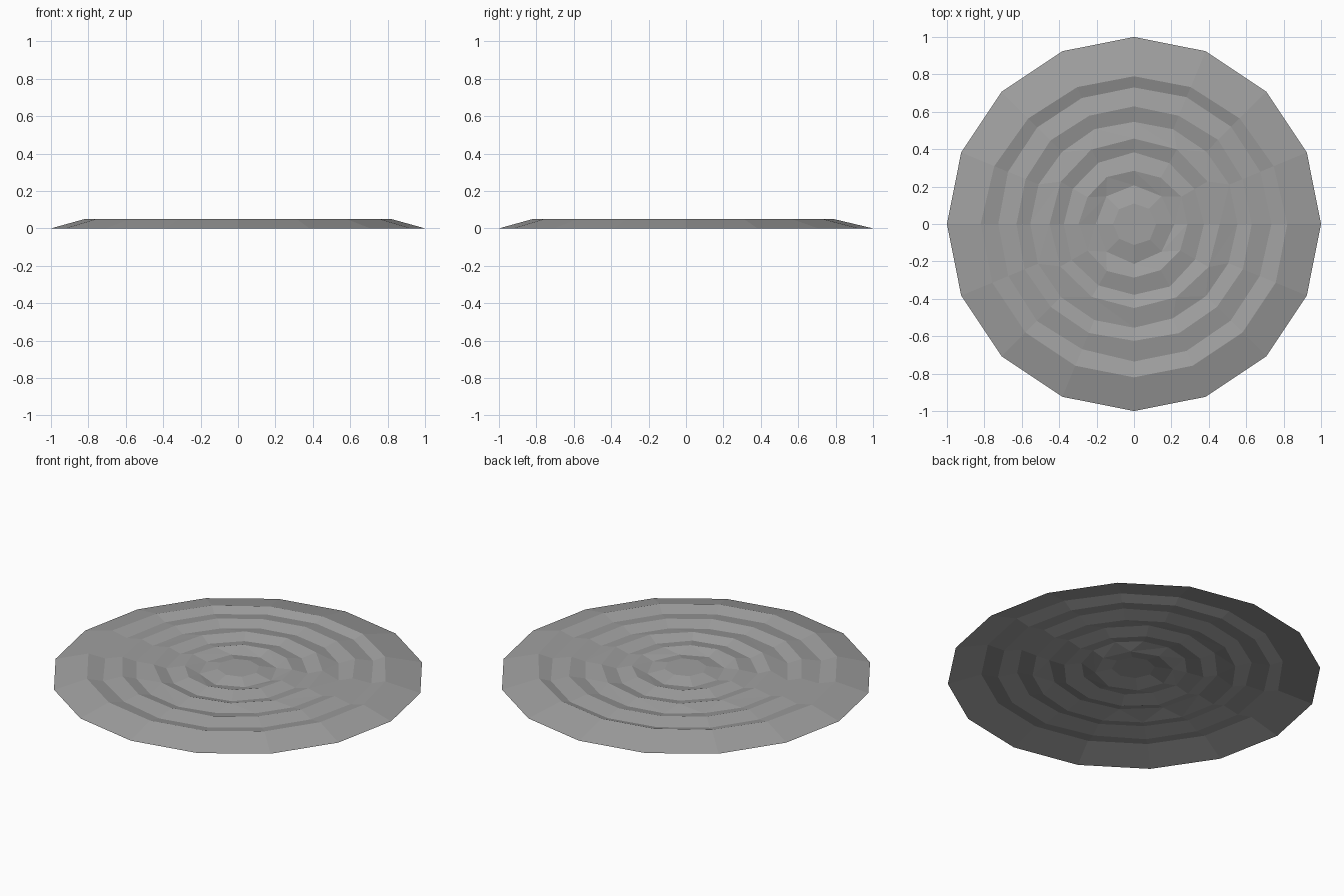
import bpy
import bmesh
import math
import random

cube = bpy.data.objects.get("Cube")
if cube:
    bpy.data.objects.remove(cube, do_unlink=True)

random.seed(4)
TOP = 0.05
VALLEY = 0.03

# Plain grey stone colour
grey = bpy.data.materials.new("mid_grey")
grey.use_nodes = True
colour = (0.35, 0.35, 0.35, 1)
grey.diffuse_color = colour
grey.node_tree.nodes["Principled BSDF"].inputs["Base Color"].default_value = colour

bm = bmesh.new()


def add_ring(radius, height, sides, wobble=0.0, pull=0.0):
    """Ring of vertices; pull draws the back half slightly inward."""
    ring = []
    for i in range(sides):
        a = math.tau * i / sides - math.pi / 2
        r = radius + random.uniform(-wobble, wobble) - pull * max(0, math.sin(a))
        ring.append(bm.verts.new((r * math.cos(a), r * math.sin(a), height)))
    return ring


def join_rings(outer, inner):
    """Zip two rings together, even when their side counts differ."""
    n, m = len(outer), len(inner)
    if n == m:
        for i in range(n):
            j = (i + 1) % n
            bm.faces.new((outer[i], outer[j], inner[j], inner[i]))
        return
    i = j = 0
    while i < n or j < m:
        if j == m or (i < n and (i + 1) / n <= (j + 1) / m):
            bm.faces.new((outer[i % n], outer[(i + 1) % n], inner[j % m]))
            i += 1
        else:
            bm.faces.new((outer[i % n], inner[(j + 1) % m], inner[j % m]))
            j += 1


# Sloping rim and outermost ridge
rings = [add_ring(1.0, 0.0, 16), add_ring(0.82, TOP, 16, 0.0, 0.03)]

# Concentric ripples, alternating valley and ridge toward the middle
ripples = [(0.73, 16), (0.63, 16), (0.55, 16), (0.455, 12),
           (0.38, 12), (0.29, 12), (0.21, 8), (0.115, 8)]
for k, (radius, sides) in enumerate(ripples):
    height = TOP if k % 2 else VALLEY
    rings.append(add_ring(radius, height, sides, 0.006))

for outer, inner in zip(rings, rings[1:]):
    join_rings(outer, inner)

# Flat middle
bm.faces.new(rings[-1])

mesh = bpy.data.meshes.new("rippled_disc")
bm.to_mesh(mesh)
bm.free()
mesh.materials.append(grey)
disc = bpy.data.objects.new("rippled_disc", mesh)
bpy.context.collection.objects.link(disc)
